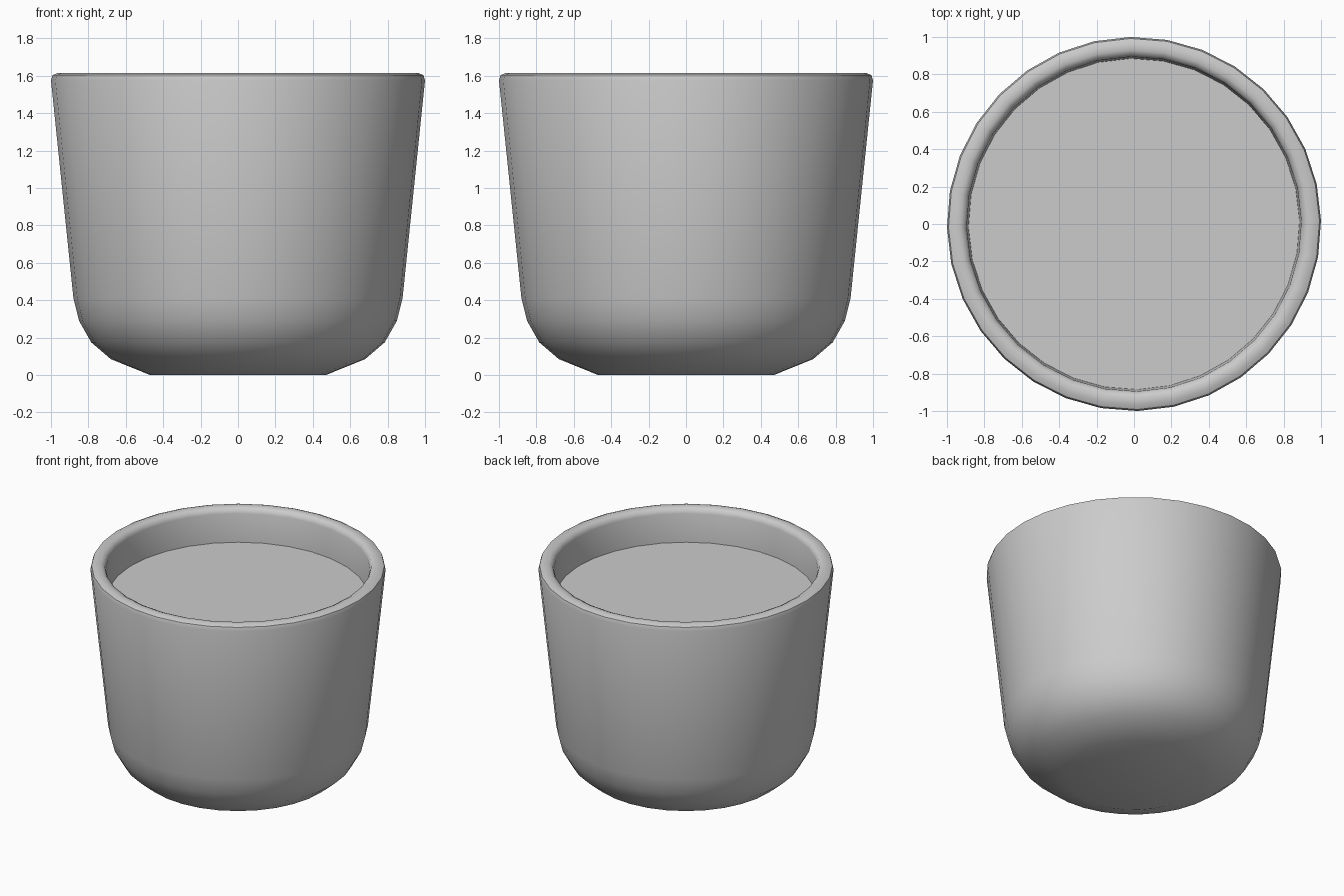
import bpy, bmesh
from math import cos, sin, pi, radians

if "Cube" in bpy.data.objects:
    bpy.data.objects.remove(bpy.data.objects["Cube"])

SIDES = 32
TURN = radians(1.1)


def lathe(name, profile, cap_start=False, cap_end=False):
    """Revolve (radius, z) points around z, optionally closing the ends."""
    bm = bmesh.new()
    rings = []
    for r, z in profile:
        rings.append([bm.verts.new((r * cos(2 * pi * i / SIDES + TURN),
                                    r * sin(2 * pi * i / SIDES + TURN), z))
                      for i in range(SIDES)])
    for a, b in zip(rings, rings[1:]):
        for i in range(SIDES):
            j = (i + 1) % SIDES
            bm.faces.new((a[i], a[j], b[j], b[i]))
    if cap_start:
        bm.faces.new(rings[0][::-1])
    if cap_end:
        bm.faces.new(rings[-1])
    mesh = bpy.data.meshes.new(name)
    bm.to_mesh(mesh)
    bm.free()
    obj = bpy.data.objects.new(name, mesh)
    bpy.context.collection.objects.link(obj)
    bpy.ops.object.select_all(action='DESELECT')
    obj.select_set(True)
    bpy.context.view_layer.objects.active = obj
    bpy.ops.object.shade_smooth_by_angle(angle=radians(50))
    return obj


FILL_Z = 1.365

# Pot: rounded base, flared wall, rolled rim, inner wall down to the fill
lathe("pot", [
    (0.47, 0.0), (0.68, 0.085), (0.785, 0.175), (0.85, 0.29), (0.88, 0.41),
    (1.0, 1.575), (0.992, 1.603), (0.965, 1.615), (0.93, 1.615),
    (0.905, 1.603), (0.895, 1.575), (0.885, FILL_Z),
], cap_start=True)

# Flat fill surface inside the pot
lathe("fill_surface", [(0.885, FILL_Z)], cap_end=True)
